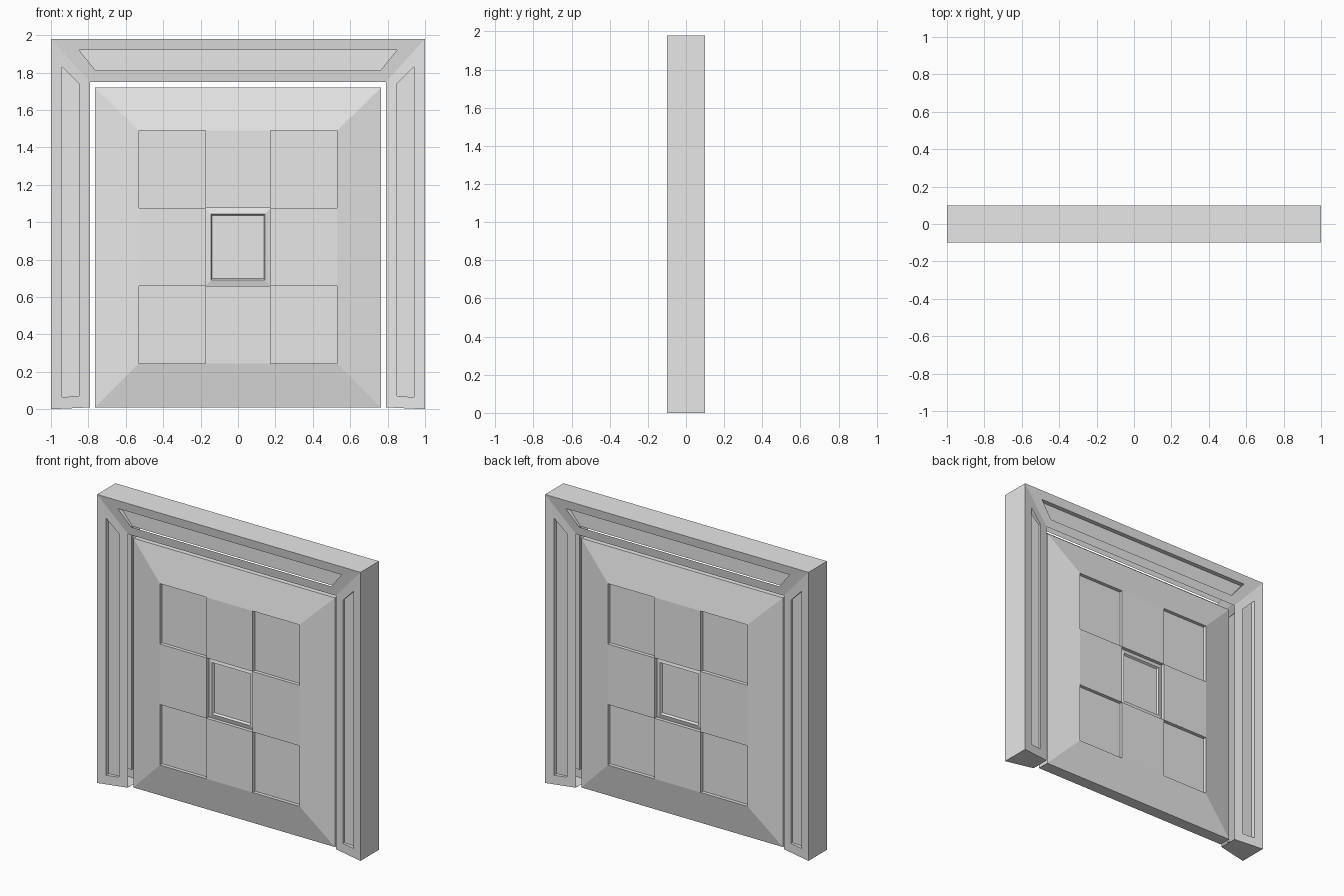
import bpy
import bmesh

if "Cube" in bpy.data.objects:
    bpy.data.objects.remove(bpy.data.objects["Cube"])

grey = bpy.data.materials.new("plain_grey")
grey.use_nodes = True
grey.diffuse_color = (0.8, 0.8, 0.8, 1)
grey.node_tree.nodes["Principled BSDF"].inputs["Base Color"].default_value = (0.8, 0.8, 0.8, 1)

HALF_W, TOP = 1.0, 1.98        # outer size of the frame
OPEN_W, OPEN_TOP = 0.79, 1.75  # opening in the frame
DEPTH, LIP = 0.10, 0.065       # half depth at the outer and inner frame edge


def rect(x0, x1, z0, z1):
    return [(x0, z0), (x1, z0), (x1, z1), (x0, z1)]


def at(points, depth):
    """Place an outline at a depth in front of the middle plane."""
    return [(x, -(depth(x, z) if callable(depth) else depth), z) for x, z in points]


def loft(bm, outer, inner, skip=()):
    for i in range(len(outer)):
        if i not in skip:
            j = (i + 1) % len(outer)
            bm.faces.new([bm.verts.new(p) for p in (outer[i], outer[j], inner[j], inner[i])])


def fill(bm, loop):
    bm.faces.new([bm.verts.new(p) for p in loop])


def finish(bm, name, mirror_x=False):
    """Make the front half into an object and mirror it to the back."""
    bmesh.ops.remove_doubles(bm, verts=bm.verts, dist=0.0005)
    mesh = bpy.data.meshes.new(name)
    bm.to_mesh(mesh)
    bm.free()
    mesh.materials.append(grey)
    obj = bpy.data.objects.new(name, mesh)
    bpy.context.collection.objects.link(obj)
    mirror = obj.modifiers.new("mirror", 'MIRROR')
    mirror.use_axis = (mirror_x, True, False)


def frame_piece(name, outline, groove, slope, wall_skip, groove_skip, mirror_x):
    bm = bmesh.new()
    face = at(outline, slope)
    loft(bm, at(outline, 0), face, wall_skip)     # outer walls
    loft(bm, face, at(groove, slope))             # sloped face around the groove
    floor = at(groove, 0.06)
    loft(bm, at(groove, slope), floor, groove_skip)
    fill(bm, floor)
    finish(bm, name, mirror_x)


# Hollow door frame: two posts and a lintel, thinner towards the opening
frame_piece(
    "frame_posts",
    [(OPEN_W, 0.01), (HALF_W, 0), (HALF_W, TOP), (OPEN_W, OPEN_TOP)],
    [(0.85, 0.07), (0.94, 0.065), (0.94, 1.83), (0.85, 1.74)],
    lambda x, z: LIP + (DEPTH - LIP) * (x - OPEN_W) / (HALF_W - OPEN_W),
    (2, 3), (), True)
frame_piece(
    "frame_lintel",
    [(-OPEN_W, OPEN_TOP), (OPEN_W, OPEN_TOP), (HALF_W, TOP), (-HALF_W, TOP)],
    [(-0.76, 1.81), (0.76, 1.81), (0.85, 1.92), (-0.85, 1.92)],
    lambda x, z: LIP + (DEPTH - LIP) * (z - OPEN_TOP) / (TOP - OPEN_TOP),
    (0, 1, 3), (0,), False)

# Door leaf with a wide sloped border
FLUSH, SUNK = 0.09, 0.066
bm = bmesh.new()
edge = rect(-0.765, 0.765, 0.01, 1.72)
loft(bm, at(edge, 0), at(edge, 0.042))
loft(bm, at(edge, 0.042), at(rect(-0.53, 0.53, 0.245, 1.49), FLUSH))

# Nine panels: corners and centre sunk, the others flush with the border
xs = [-0.53, -0.175, 0.175, 0.53]
zs = [0.245, 0.66, 1.075, 1.49]
for i in range(3):
    for k in range(3):
        panel = rect(xs[i], xs[i + 1], zs[k], zs[k + 1])
        if (i + k) % 2:
            fill(bm, at(panel, FLUSH))
            continue
        loft(bm, at(panel, FLUSH), at(panel, SUNK))
        if i != 1:
            fill(bm, at(panel, SUNK))
            continue
        # Centre panel: raised bevelled rim around a small recess
        rim = rect(-0.145, 0.145, 0.69, 1.045)
        recess = rect(-0.138, 0.138, 0.698, 1.037)
        loft(bm, at(panel, SUNK), at(rim, 0.074))
        loft(bm, at(rim, 0.074), at(recess, 0.06))
        fill(bm, at(recess, 0.06))
finish(bm, "door_leaf")
